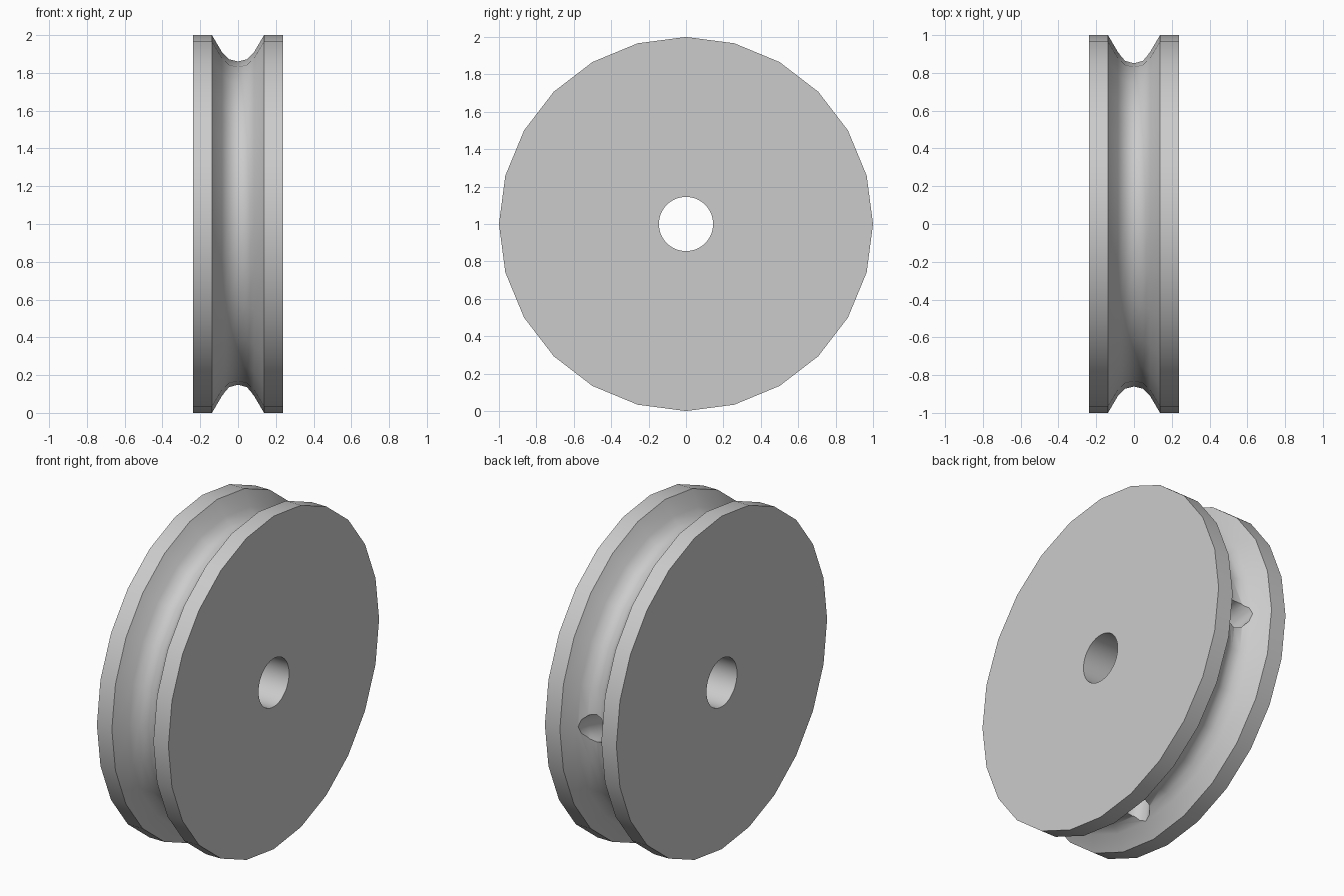
import bpy, bmesh, math
from mathutils import Vector

cube = bpy.data.objects.get("Cube")
if cube:
    bpy.data.objects.remove(cube, do_unlink=True)

grey = bpy.data.materials.new("light_grey")
grey.use_nodes = True
colour = (0.6, 0.6, 0.6, 1)
grey.diffuse_color = colour
grey.node_tree.nodes["Principled BSDF"].inputs["Base Color"].default_value = colour

SIDES = 24
CENTRE = Vector((0, 0, 1))

# Wheel: half of the rim and groove outline, mirrored and spun about x
half = [(0.2375, 1), (0.138, 1), (0.085, 0.91), (0.048, 0.872)]
outline = half + [(0, 0.86)] + [(-x, r) for x, r in reversed(half)]
bm = bmesh.new()
verts = [bm.verts.new((x, 0, r)) for x, r in outline]
edges = [bm.edges.new(pair) for pair in zip(verts, verts[1:])]
bmesh.ops.spin(bm, geom=verts + edges, cent=(0, 0, 0), axis=(1, 0, 0),
               angle=math.tau, steps=SIDES)
bmesh.ops.remove_doubles(bm, verts=bm.verts, dist=0.0005)
bmesh.ops.holes_fill(bm, edges=[e for e in bm.edges if e.is_boundary], sides=0)
bmesh.ops.recalc_face_normals(bm, faces=bm.faces)
mesh = bpy.data.meshes.new("pulley_wheel")
bm.to_mesh(mesh)
bm.free()
wheel = bpy.data.objects.new("pulley_wheel", mesh)
wheel.location = CENTRE
bpy.context.collection.objects.link(wheel)
mesh.materials.append(grey)


def cut(cutter, name):
    """Subtract a cutter from the wheel, then discard it."""
    cutter.name = name
    cutter.hide_render = True
    cutter.data.materials.append(grey)
    bpy.ops.object.select_all(action="DESELECT")
    wheel.select_set(True)
    bpy.context.view_layer.objects.active = wheel
    mod = wheel.modifiers.new(name, "BOOLEAN")
    mod.operation = "DIFFERENCE"
    mod.solver = "EXACT"
    mod.object = cutter
    bpy.ops.object.modifier_apply(modifier=mod.name)
    bpy.data.objects.remove(cutter, do_unlink=True)


# Axle bore
bpy.ops.mesh.primitive_cylinder_add(vertices=48, radius=0.145, depth=1,
                                    location=CENTRE, rotation=(0, math.pi / 2, 0))
cut(bpy.context.object, "axle_bore")

# Curved rope tunnel joining the back and the bottom of the groove
bpy.ops.mesh.primitive_torus_add(major_radius=1, minor_radius=0.082,
                                 major_segments=64, minor_segments=12,
                                 location=CENTRE + Vector((0, 1, -1)),
                                 rotation=(0, math.pi / 2, 0))
cut(bpy.context.object, "rope_tunnel")

bpy.ops.object.shade_smooth_by_angle(angle=math.radians(32))
